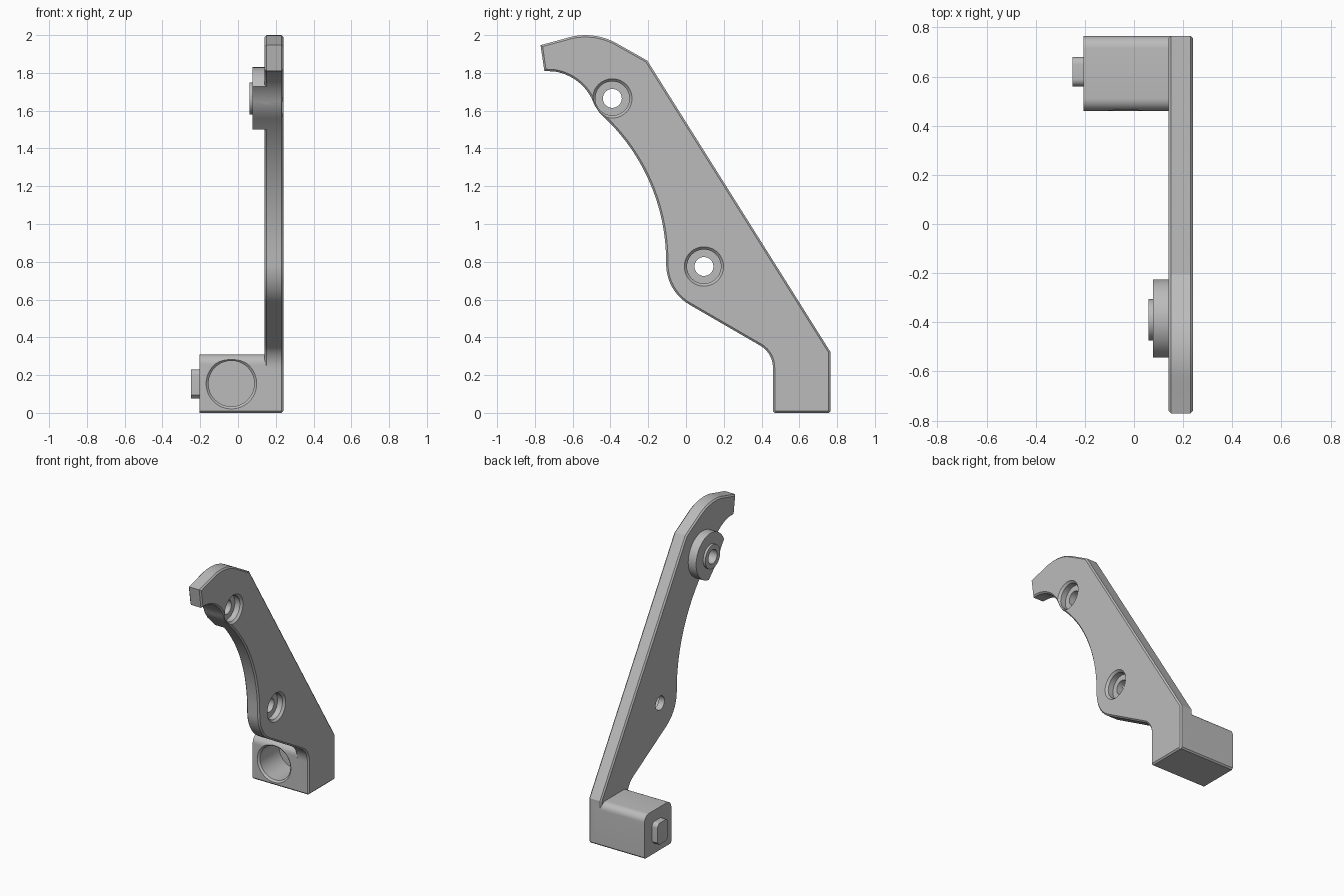
import bpy, bmesh, math
from mathutils import Vector

cube = bpy.data.objects.get("Cube")
if cube:
    bpy.data.objects.remove(cube)

grey = bpy.data.materials.new("plain grey")
grey.use_nodes = True
COLOUR = (0.5, 0.5, 0.5, 1)
grey.diffuse_color = COLOUR
grey.node_tree.nodes["Principled BSDF"].inputs["Base Color"].default_value = COLOUR


def finish(name, bm):
    bmesh.ops.recalc_face_normals(bm, faces=bm.faces)
    mesh = bpy.data.meshes.new(name)
    bm.to_mesh(mesh)
    bm.free()
    mesh.materials.append(grey)
    ob = bpy.data.objects.new(name, mesh)
    bpy.context.collection.objects.link(ob)
    return ob


def arc(a, m, b, n=14):
    """Points of the circular arc from a through m to b."""
    a, m, b = Vector(a), Vector(m), Vector(b)
    p, q = m - a, b - a
    d = 2 * (p.x * q.y - p.y * q.x)
    c = a + Vector((q.y * p.dot(p) - p.y * q.dot(q),
                    p.x * q.dot(q) - q.x * p.dot(p))) / d
    ang = lambda v: math.atan2(v.y - c.y, v.x - c.x)
    a0, full = ang(a), 2 * math.pi
    sweep, mid = (ang(b) - a0) % full, (ang(m) - a0) % full
    if mid > sweep:
        sweep -= full
    r = (a - c).length
    return [(c.x + r * math.cos(a0 + sweep * i / n),
             c.y + r * math.sin(a0 + sweep * i / n)) for i in range(n + 1)]


def prism(name, outline, x0, x1, chamfer=0):
    """Extrude a (y, z) outline along x, optionally chamfering both rims."""
    bm = bmesh.new()
    base = bm.faces.new([bm.verts.new((x0, y, z)) for y, z in outline])
    ext = bmesh.ops.extrude_face_region(bm, geom=[base])["geom"]
    moved = [v for v in ext if isinstance(v, bmesh.types.BMVert)]
    bmesh.ops.translate(bm, verts=moved, vec=(x1 - x0, 0, 0))
    if chamfer:
        rims = [e for e in bm.edges if abs(e.verts[0].co.x - e.verts[1].co.x) < 1e-5]
        bmesh.ops.bevel(bm, geom=rims, offset=chamfer, segments=1, affect='EDGES')
    return finish(name, bm)


def lathe(name, stations, centre, axis, n=48):
    """Solid of rings (position, radius) along the x or y axis."""
    bm = bmesh.new()
    rings = []
    for t, r in stations:
        ring = []
        for i in range(n):
            a = 2 * math.pi * i / n
            u, z = centre[0] + r * math.cos(a), centre[1] + r * math.sin(a)
            ring.append(bm.verts.new((t, u, z) if axis == 'x' else (u, t, z)))
        rings.append(ring)
    for lo, hi in zip(rings, rings[1:]):
        for i in range(n):
            j = (i + 1) % n
            bm.faces.new((lo[i], lo[j], hi[j], hi[i]))
    bm.faces.new(rings[0])
    bm.faces.new(rings[-1])
    return finish(name, bm)


def combine(target, tool, operation):
    mod = target.modifiers.new("combine", 'BOOLEAN')
    mod.operation, mod.object, mod.solver = operation, tool, 'EXACT'
    bpy.ops.object.select_all(action='DESELECT')
    bpy.context.view_layer.objects.active = target
    target.select_set(True)
    bpy.ops.object.modifier_apply(modifier=mod.name)
    bpy.data.objects.remove(tool)


def rounded(y0, y1, z0, z1, top, bottom):
    """Rectangle in (y, z) with rounded top corners and cut bottom corners."""
    k = top * (1 - math.sqrt(0.5))
    return (arc((y0, z1 - top), (y0 + k, z1 - k), (y0 + top, z1), 8)
            + arc((y1 - top, z1), (y1 - k, z1 - k), (y1, z1 - top), 8)
            + [(y1, z0 + bottom), (y1 - bottom, z0),
               (y0 + bottom, z0), (y0, z0 + bottom)])


# Side outline of the arm: hook, straight back, foot, curved inner edge
outline = (
    [(-0.75, 1.81), (-0.77, 1.947)]
    + arc((-0.64, 1.982), (-0.50, 1.998), (-0.37, 1.958))
    + [(-0.205, 1.865), (0.765, 0.322), (0.765, 0.01), (0.755, 0), (0.47, 0), (0.46, 0.01)]
    + arc((0.46, 0.235), (0.446, 0.30), (0.395, 0.355), 8)
    + arc((0.015, 0.575), (-0.07, 0.66), (-0.105, 0.785))
    + arc((-0.107, 0.86), (-0.215, 1.27), (-0.455, 1.585), 20)
    + arc((-0.485, 1.63), (-0.574, 1.755), (-0.72, 1.81))[:-1]
)
arm = prism("bracket_arm", outline, 0.14, 0.24, 0.01)

# Foot block with rounded top edges, and its side tab
combine(arm, prism("foot_block", rounded(0.46, 0.765, 0, 0.31, 0.05, 0.01), -0.205, 0.19), 'UNION')
combine(arm, prism("side_tab", rounded(0.56, 0.68, 0.075, 0.23, 0.03, 0.02), -0.25, -0.19), 'UNION')

# Upper boss, trimmed to the arm outline, with a raised collar
UPPER, LOWER = (-0.39, 1.665), (0.095, 0.775)
boss = lathe("boss", [(0.077, 0.165), (0.19, 0.165)], UPPER, 'x')
combine(boss, prism("boss_trim", outline, 0, 0.3), 'INTERSECT')
combine(arm, boss, 'UNION')
combine(arm, lathe("collar", [(0.06, 0.085), (0.12, 0.085)], UPPER, 'x'), 'UNION')

# Counterbored screw holes
for spot in (UPPER, LOWER):
    cutter = lathe("screw_hole", [(0, 0.05), (0.185, 0.05), (0.185, 0.09), (0.225, 0.09),
                                  (0.24, 0.104), (0.3, 0.104)], spot, 'x')
    combine(arm, cutter, 'DIFFERENCE')

# Blind round socket in the front of the foot block
socket = lathe("socket", [(0.4, 0.134), (0.46, 0.134), (0.472, 0.121), (0.69, 0.121)],
               (-0.035, 0.155), 'y')
combine(arm, socket, 'DIFFERENCE')

bpy.ops.object.select_all(action='DESELECT')
arm.select_set(True)
bpy.context.view_layer.objects.active = arm
bpy.ops.object.shade_smooth_by_angle(angle=math.radians(25))
